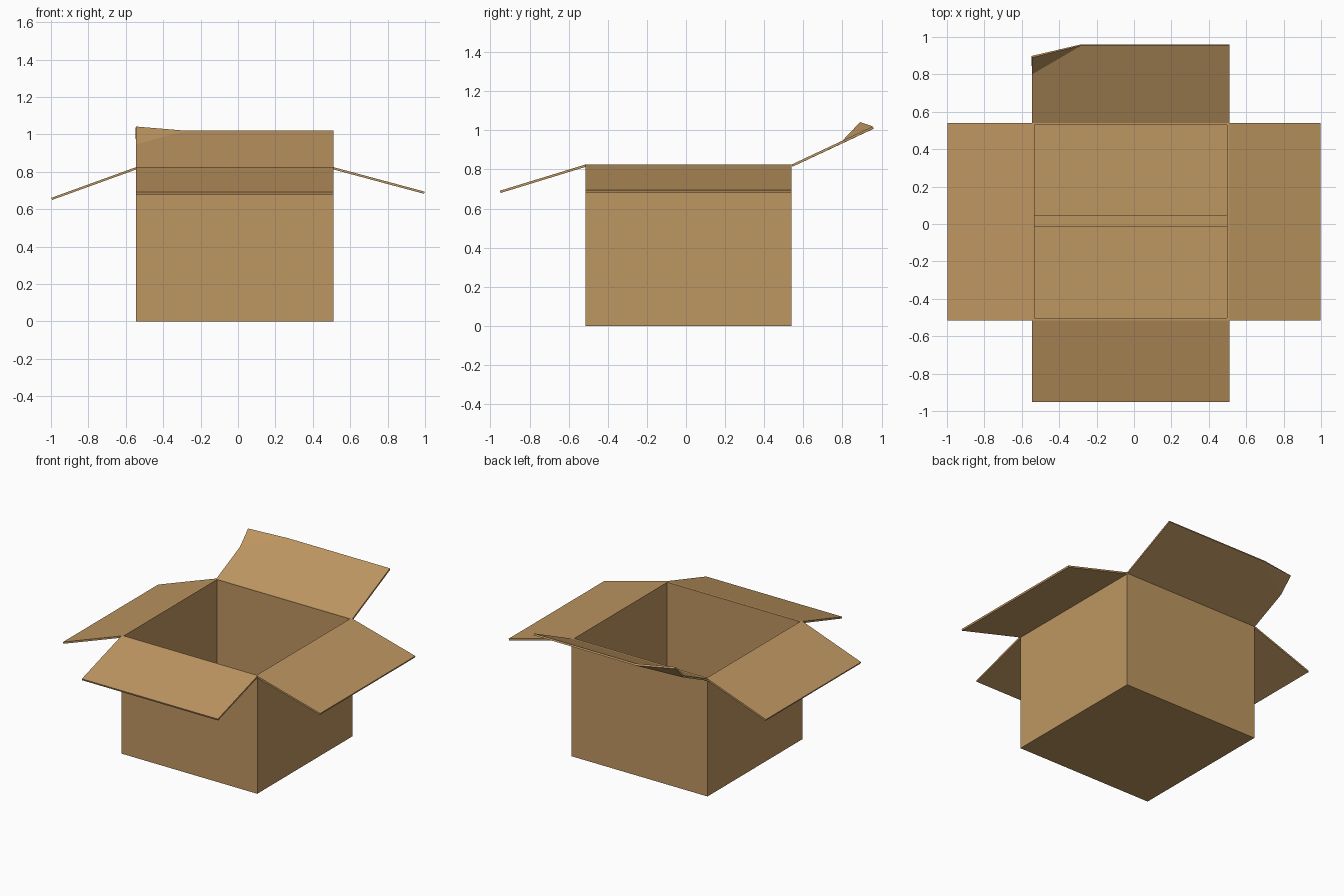
import bpy
import bmesh
from mathutils import Vector

cube = bpy.data.objects.get("Cube")
if cube:
    bpy.data.objects.remove(cube, do_unlink=True)

# Cardboard colour
card = bpy.data.materials.new("cardboard brown")
card.use_nodes = True
card.diffuse_color = (0.515, 0.305, 0.119, 1)
card.node_tree.nodes["Principled BSDF"].inputs["Base Color"].default_value = card.diffuse_color

# Box extents and sheet thickness
X0, X1 = -0.545, 0.51
Y0, Y1 = -0.515, 0.54
TOP = 0.825
SHEET = 0.012


def sheet(name, points, faces, offset):
    """Thin cardboard sheet made from a few flat faces."""
    bm = bmesh.new()
    verts = [bm.verts.new(p) for p in points]
    for face in faces:
        bm.faces.new([verts[i] for i in face])
    mesh = bpy.data.meshes.new(name)
    bm.to_mesh(mesh)
    bm.free()
    mesh.materials.append(card)
    obj = bpy.data.objects.new(name, mesh)
    bpy.context.collection.objects.link(obj)
    solid = obj.modifiers.new("thickness", "SOLIDIFY")
    solid.thickness = SHEET
    solid.offset = offset
    solid.use_even_offset = True
    return obj


# Open box: floor and four walls, thickened inward
rim = [(X0, Y0), (X1, Y0), (X1, Y1), (X0, Y1)]
points = [(x, y, z) for z in (0, TOP) for x, y in rim]
walls = [(i, (i + 1) % 4, (i + 1) % 4 + 4, i + 4) for i in range(4)]
sheet("box_body", points, [(3, 2, 1, 0)] + walls, -1)


# Three plain flaps, each hinged on a rim edge and sloping outward
def flap(name, a, b, reach):
    hinge = [Vector((*p, TOP)) for p in (a, b)]
    out = Vector(reach)
    sheet(name, [*hinge, hinge[1] + out, hinge[0] + out], [(3, 2, 1, 0)], -1)


flap("front_flap", rim[0], rim[1], (0, -0.437, -0.134))
flap("left_flap", rim[1], rim[2], (0.488, 0, -0.131))
flap("right_flap", rim[3], rim[0], (-0.453, 0, -0.164))

# Raised back flap with one corner creased upward
back = [(X0, Y1, TOP), (X1, Y1, TOP), (X1, 0.955, 1.02),
        (-0.28, 0.955, 1.02), (X0, 0.80, 0.947), (X0, 0.89, 1.042)]
sheet("back_flap", back, [(0, 1, 2, 3, 4), (4, 3, 5)], -1)

# Floor flaps folded inside, leaving a narrow seam between them
for name, ya, yb in (("front_floor_flap", Y0 + SHEET, -0.013),
                     ("back_floor_flap", 0.043, Y1 - SHEET)):
    xa, xb, z = X0 + SHEET, X1 - SHEET, SHEET
    sheet(name, [(xa, ya, z), (xb, ya, z), (xb, yb, z), (xa, yb, z)], [(0, 1, 2, 3)], 1)
